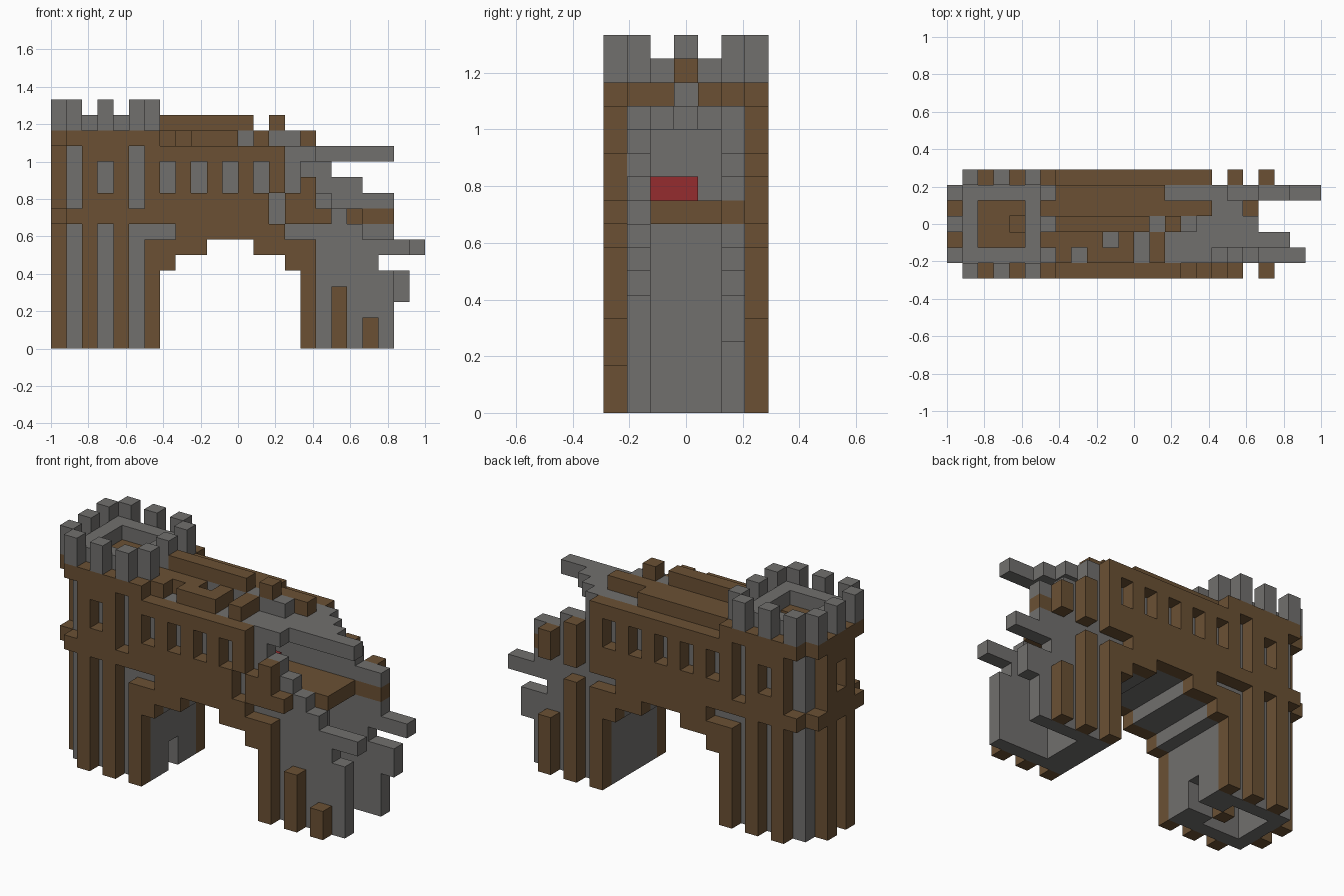
import bpy
import bmesh
from mathutils import Vector

cube = bpy.data.objects.get("Cube")
if cube:
    bpy.data.objects.remove(cube, do_unlink=True)

U = 1 / 12                      # edge of one building block
ORIGIN = Vector((-1, -3.5 * U, 0))
blocks = {}                     # block position -> part name
part_material = {}


def material(name, rgb):
    m = bpy.data.materials.new(name)
    m.use_nodes = True
    m.diffuse_color = (*rgb, 1)
    m.node_tree.nodes["Principled BSDF"].inputs["Base Color"].default_value = (*rgb, 1)
    return m


stone = material("grey stone", (0.165, 0.16, 0.155))
wood = material("brown wood", (0.145, 0.081, 0.034))
cloth = material("red cloth", (0.30, 0.025, 0.028))


def span(v):
    return range(v, v + 1) if isinstance(v, int) else range(v[0], v[1] + 1)


def fill(part, mat, i, j, k):
    """Fill inclusive block ranges; a single number means one layer."""
    part_material[part] = mat
    for a in span(i):
        for b in span(j):
            for c in span(k):
                blocks[a, b, c] = part


def carve(i, j, k):
    for a in span(i):
        for b in span(j):
            for c in span(k):
                blocks.pop((a, b, c), None)


# Intact tower: hollow stone core, floors, ladder
fill("tower_wall", stone, (1, 5), (1, 5), (0, 14))
carve((2, 4), (2, 4), (0, 14))
fill("tower_floor", wood, (2, 4), (2, 4), 8)
fill("tower_floor", wood, (2, 4), (2, 4), 13)
carve(4, 3, 13)
fill("ladder", wood, 4, 3, (0, 11))

# Timber ring and battlements round the tower
for k in (8, 13):
    for e in (0, 6):
        fill("tower_timber", wood, e, (1, 5), k)
        fill("tower_timber", wood, (1, 5), e, k)
for j in (0, 6):
    for i in (2, 4):
        fill("tower_timber", wood, i, j, (0, 7))
    fill("tower_timber", wood, (2, 4), j, (9, 12))
    carve(3, j, (10, 11))
    for i in (1, 3, 5):
        fill("battlement", stone, i, j, (14, 15))
for j in (2, 4):
    fill("tower_timber", wood, 0, j, (0, 7))
fill("tower_timber", wood, 0, (2, 4), (9, 12))
carve(0, 3, (10, 11))
for j in (1, 3, 5):
    for i in (0, 6):
        fill("battlement", stone, i, j, (14, 15))

# Bridge core: arch, side walls, floor and ceiling
fill("bridge_core", stone, (6, 16), (1, 5), (7, 12))
carve((6, 16), (2, 4), (8, 11))
fill("bridge_floor", wood, (6, 19), (2, 4), 8)
fill("bridge_core", stone, 6, (1, 5), (0, 7))
fill("bridge_core", stone, 16, (1, 5), (0, 7))
fill("tower_timber", wood, 6, (1, 5), 13)
carve((5, 6), 3, (0, 1))

# Stepped arch: core in stone, edges in timber
for j in range(7):
    part, mat = ("arch_timber", wood) if j in (0, 6) else ("arch_stone", stone)
    for i, low in ((7, 5), (8, 6), (9, 6)):
        for x in (i, 22 - i):
            fill(part, mat, x, j, (low, 6))

# Timber sides of the bridge with windows
for j in (0, 6):
    for i in (6, 16):
        fill("arch_timber", wood, i, j, (0, 6))
    fill("bridge_timber", wood, (8, 14), j, 7)
    fill("bridge_timber", wood, (6, 16), j, (8, 12))
    for i in range(7, 16, 2):
        carve(i, j, (10, 11))
fill("tower_timber", wood, 6, 0, 13)
fill("tower_timber", wood, 6, 6, 13)
# Broken front end of the timber
carve(14, 0, (8, 9))
carve(15, 0, (10, 12))
carve(16, 0, (11, 12))
fill("bridge_timber", wood, 17, 0, 8)

# Roof with missing boards
fill("roof", wood, (7, 13), (1, 2), 13)
fill("roof", wood, (7, 16), 4, 13)
fill("roof", wood, (7, 13), 5, 13)
fill("roof_core", stone, (7, 15), 3, 13)
fill("ridge", wood, (7, 12), 3, 14)
fill("ridge", wood, 14, 3, 14)
carve(8, 1, 13)
carve(10, 2, 13)
carve(12, (1, 2), 13)

# Ruined tower: inner wall and broken side walls
fill("ruin_wall", stone, 17, (1, 5), (0, 7))
for i, front, back in ((17, 10, 12), (18, 9, 11), (19, 8, 11), (20, 7, 10), (21, 7, 10)):
    fill("ruin_wall", stone, i, 1, (0, front - 1))
    fill("ruin_wall", stone, i, 5, (0, back - 1))
carve(16, 1, 11)
carve(21, (1, 5), 5)
carve(21, 1, 7)
fill("ruin_beam", wood, (20, 21), 5, 8)
fill("ruin_wall", stone, 22, 1, 6)
fill("ruin_wall", stone, (22, 23), 5, 6)
fill("ruin_wall", stone, 22, 5, (3, 4))

# Broken ceiling slab
for j, end in ((2, 21), (3, 19), (4, 18), (5, 17)):
    fill("ruin_ceiling", stone, 17, j, 12)
    fill("ruin_ceiling", stone, (17, end), j, 12)

# Broken posts of the ruined tower
for i, j, low, high in ((18, 0, 0, 3), (20, 0, 0, 1), (18, 6, 0, 6),
                        (20, 6, 0, 3), (18, 6, 8, 10), (20, 6, 8, 9)):
    fill("ruin_post", wood, i, j, (low, high))

# Red rug inside the hall
fill("rug", cloth, (13, 14), (2, 3), 9)


def build(part):
    """Make one mesh from the exposed block faces of a part."""
    bm = bmesh.new()
    for cell, owner in blocks.items():
        if owner != part:
            continue
        for axis in range(3):
            for side in (0, 1):
                step = list(cell)
                step[axis] += 2 * side - 1
                if tuple(step) in blocks:
                    continue
                u, v = (axis + 1) % 3, (axis + 2) % 3
                corners = []
                for du, dv in ((0, 0), (1, 0), (1, 1), (0, 1)):
                    p = Vector(cell)
                    p[axis] += side
                    p[u] += du
                    p[v] += dv
                    corners.append(bm.verts.new(ORIGIN + p * U))
                bm.faces.new(corners if side else corners[::-1])
    bmesh.ops.remove_doubles(bm, verts=bm.verts[:], dist=U / 100)
    mesh = bpy.data.meshes.new(part)
    bm.to_mesh(mesh)
    bm.free()
    mesh.materials.append(part_material[part])
    bpy.context.scene.collection.objects.link(bpy.data.objects.new(part, mesh))


for part in part_material:
    build(part)
